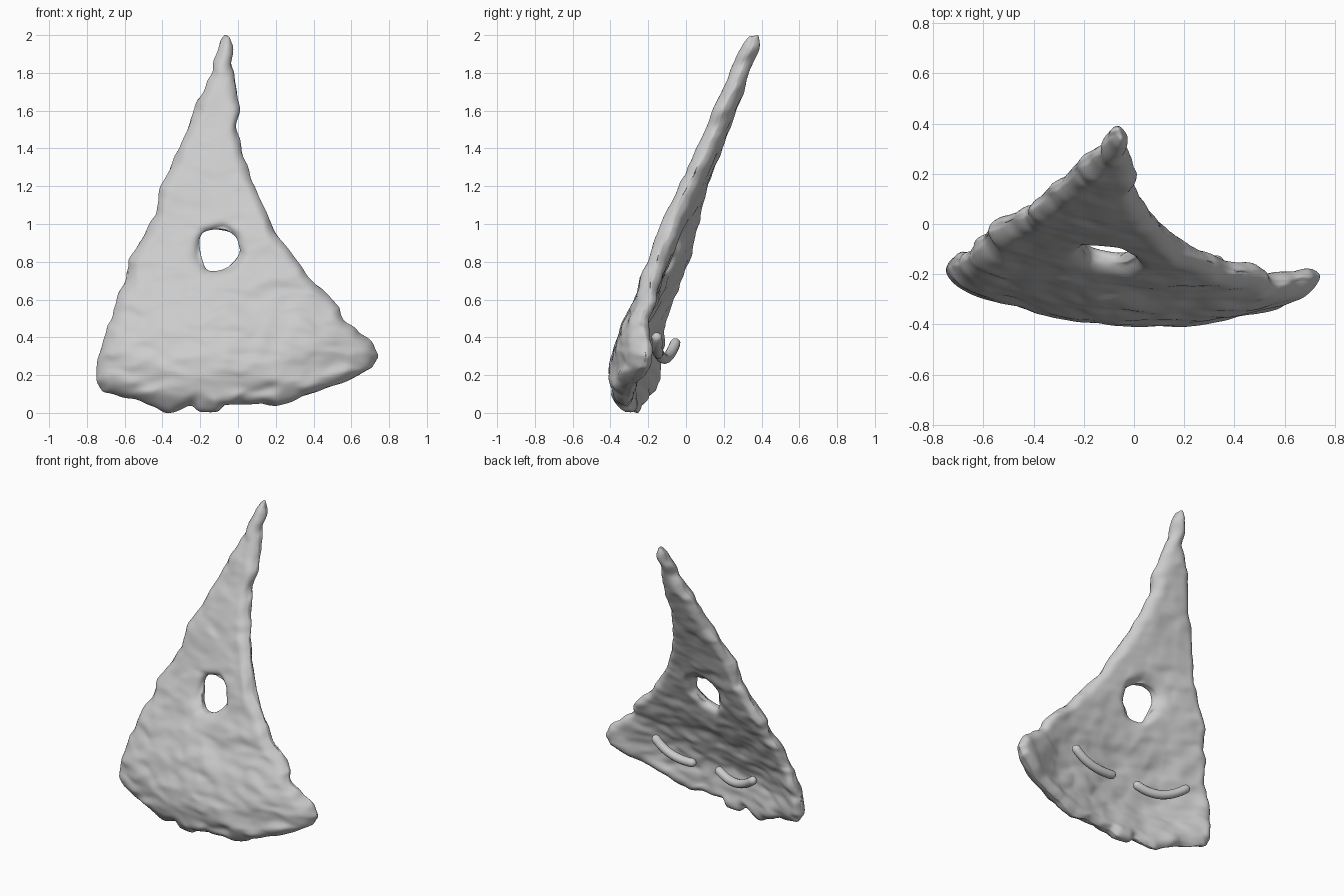
import bpy, math
from mathutils import Vector, noise

if "Cube" in bpy.data.objects:
    bpy.data.objects.remove(bpy.data.objects["Cube"])

# Front outline of the sail (x, z)
OUTLINE = [(-.06, 2.02), (-.025, 1.96), (-.03, 1.84), (-.01, 1.75), (.005, 1.6), (-.01, 1.5),
           (.07, 1.23), (.16, 1.05), (.20, .95), (.36, .75), (.54, .56), (.55, .51), (.71, .38),
           (.75, .31), (.71, .24), (.6, .19), (.4, .11), (.2, .05), (-.07, .055), (-.1, .02),
           (-.21, .02), (-.24, .055), (-.31, .02), (-.36, 0), (-.55, .085), (-.71, .11),
           (-.75, .18), (-.73, .35), (-.67, .5), (-.64, .6), (-.64, .63), (-.59, .7), (-.58, .82),
           (-.44, 1.05), (-.41, 1.2), (-.29, 1.45), (-.21, 1.67), (-.135, 1.8), (-.12, 1.9),
           (-.1, 1.97)]
# Lean of the middle of the sheet (z, y)
LEAN = [(-.1, -.28), (0, -.30), (.1, -.345), (.25, -.36), (.43, -.305), (.7, -.175),
        (1.05, -.03), (1.37, .105), (1.77, .275), (2.1, .41)]
HOLE = (-.105, .87)
HALF = .055      # half thickness
ROUND = .06      # edge rounding width


def lean(z):
    for (z0, y0), (z1, y1) in zip(LEAN, LEAN[1:]):
        if z <= z1:
            return y0 + (y1 - y0) * (z - z0) / (z1 - z0)
    return LEAN[-1][1]


def sheet_y(x, z):
    # smoothed lean, sideways bowl fading upward, slight twist above
    base = sum(lean(z + d) for d in (-.06, -.03, 0, .03, .06)) / 5
    up = max(0, z - .25)
    twist = .12 * min(1, max(0, (z - .6) / .4))
    return base + max(0, .29 - .3 * up) * (x - .05 - .3 * up) ** 2 - twist * (x + .13)


def add_spline(curve, pts):
    s = curve.splines.new('POLY')
    s.points.add(len(pts) - 1)
    for p, (x, z) in zip(s.points, pts):
        p.co = (x, z, 0, 1)
    s.use_cyclic_u = True


def to_mesh(ob, name):
    dg = bpy.context.evaluated_depsgraph_get()
    me = bpy.data.meshes.new_from_object(ob.evaluated_get(dg))
    bpy.data.objects.remove(ob)
    me.name = name
    new = bpy.data.objects.new(name, me)
    bpy.context.collection.objects.link(new)
    return new


def smooth(ob, n):
    sm = ob.modifiers.new("Smooth", 'SMOOTH')
    sm.factor = .5
    sm.iterations = n


# Flat slab with round hole
cu = bpy.data.curves.new("sheet", 'CURVE')
cu.dimensions = '2D'
cu.fill_mode = 'BOTH'
cu.extrude = HALF
add_spline(cu, OUTLINE)
hole = []
for i in range(24):
    a = math.tau * i / 24
    r = .112 + .008 * math.sin(3 * a + .6)
    hole.append((HOLE[0] + r * math.cos(a), HOLE[1] + r * math.sin(a)))
add_spline(cu, hole)
tmp = bpy.data.objects.new("sheet", cu)
bpy.context.collection.objects.link(tmp)
sheet = to_mesh(tmp, "rough_sheet")

# Even remesh
rm = sheet.modifiers.new("Remesh", 'REMESH')
rm.mode = 'VOXEL'
rm.voxel_size = .013
smooth(sheet, 4)
sheet = to_mesh(sheet, "rough_sheet")

EDGES = [(a, b[0] - a[0], b[1] - a[1]) for a, b in zip(OUTLINE, OUTLINE[1:] + OUTLINE[:1])]


def rim_distance(x, z):
    best = abs(math.hypot(x - HOLE[0], z - HOLE[1]) - .112) ** 2
    for (ax, az), dx, dz in EDGES:
        t = min(1, max(0, ((x - ax) * dx + (z - az) * dz) / (dx * dx + dz * dz)))
        best = min(best, (x - ax - t * dx) ** 2 + (z - az - t * dz) ** 2)
    return math.sqrt(best)


# Round the rims, bend the slab and add lumpy clay-like relief
for v in sheet.data.vertices:
    x, z, t = v.co
    d = min(1, rim_distance(x, z) / ROUND)
    flat = max(.3, math.sqrt(1 - (1 - d) ** 2))
    rough = .5 + .7 * max(0, 1 - z / .9)
    side = 0 if t > 0 else 5
    n = noise.noise(Vector((x * 4, z * 9, side))) * .02
    n += noise.noise(Vector((x * 9, z * 20, side + 3))) * .011
    e = noise.noise_vector(Vector((x * 12, z * 12, t * 6))) * .014
    v.co = (x + e.x, sheet_y(x, z) - t * flat + n * rough, z + e.y)
smooth(sheet, 2)
sheet = to_mesh(sheet, "rough_sheet")
zs = [v.co.z for v in sheet.data.vertices]
lo, k = min(zs), 2 / (max(zs) - min(zs))
for v in sheet.data.vertices:
    v.co.z = (v.co.z - lo) * k
for p in sheet.data.polygons:
    p.use_smooth = True


# Curved rods behind the sheet
def rod(name, a, m, b, radius=.028):
    a, m, b = Vector(a), Vector(m), Vector(b)
    c = 2 * m - (a + b) / 2
    n = 16
    path = [a * (1 - t) ** 2 + c * 2 * t * (1 - t) + b * t * t for t in [i / n for i in range(n + 1)]]
    cv = bpy.data.curves.new(name, 'CURVE')
    cv.dimensions = '3D'
    cv.bevel_depth = radius
    cv.bevel_resolution = 4
    cv.use_fill_caps = True
    # rounded ends from shrinking radii
    d0, d1 = (path[0] - path[1]).normalized(), (path[-1] - path[-2]).normalized()
    caps = [(math.sin(g), math.cos(g)) for g in (.5, 1.0, 1.45)]
    pts = [(path[0] + d0 * (s - 1) * radius, r) for s, r in reversed(caps)]
    pts += [(p, 1) for p in path[1:-1]]
    pts += [(path[-1] + d1 * (s - 1) * radius, r) for s, r in caps]
    s = cv.splines.new('POLY')
    s.points.add(len(pts) - 1)
    for p, (co, r) in zip(s.points, pts):
        p.co = (*co, 1)
        p.radius = r
    s.use_smooth = True
    ob = bpy.data.objects.new(name, cv)
    bpy.context.collection.objects.link(ob)
    ob = to_mesh(ob, name)
    for p in ob.data.polygons:
        p.use_smooth = True


rod("left_back_rod", (-.48, -.05, .385), (-.30, -.105, .29), (-.125, -.15, .33))
rod("right_back_rod", (.03, -.145, .32), (.215, -.15, .33), (.35, -.155, .42))
